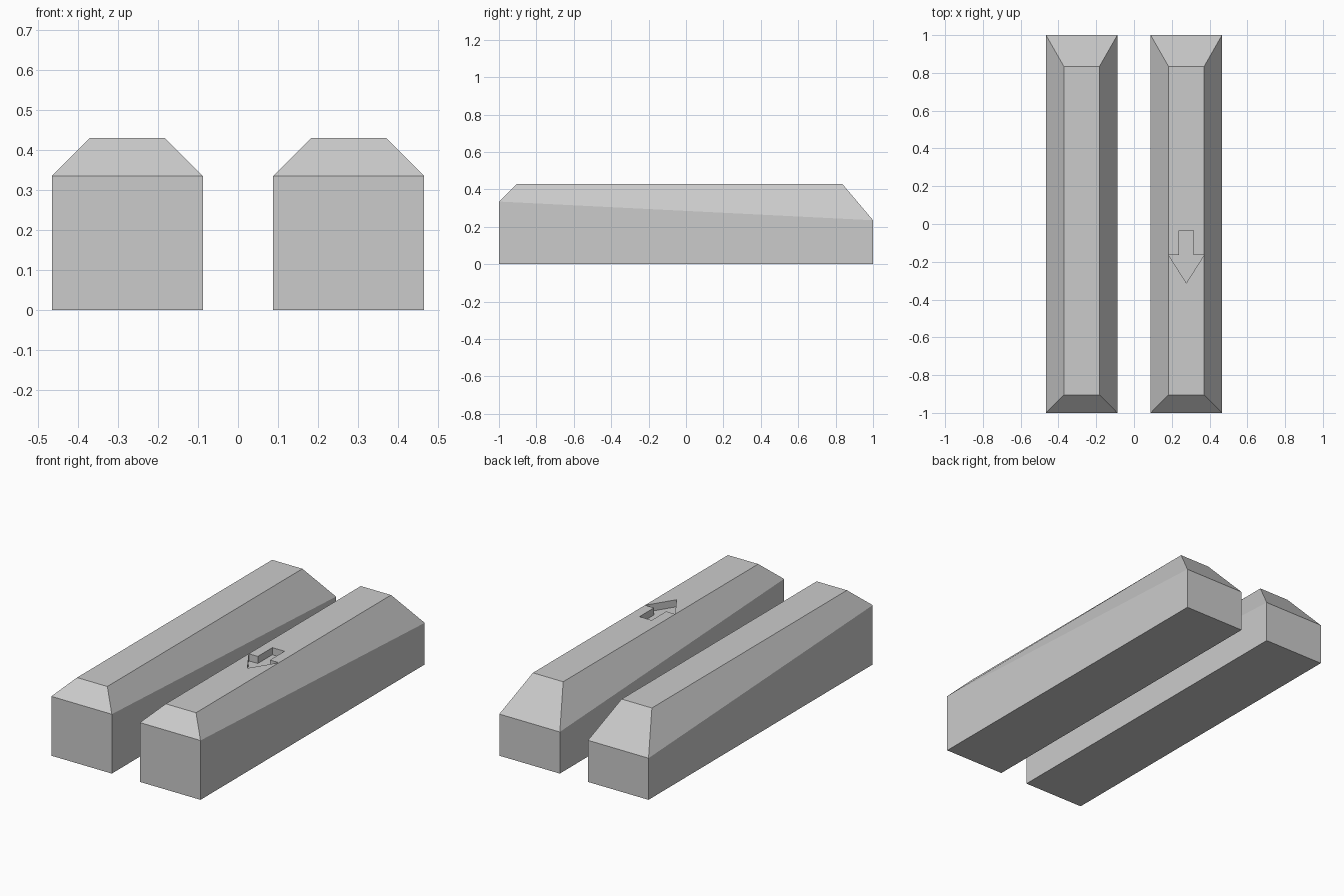
import bpy, bmesh

if "Cube" in bpy.data.objects:
    bpy.data.objects.remove(bpy.data.objects["Cube"])

BAR_X = 0.277        # centre of each bar
HALF_W = 0.189       # half width of body
HALF_TOP = 0.0945    # half width of flat top
TOP_Z = 0.43
ARROW_DEPTH = 0.04


def add_object(name, bm, x):
    bmesh.ops.recalc_face_normals(bm, faces=bm.faces)
    mesh = bpy.data.meshes.new(name)
    bm.to_mesh(mesh)
    bm.free()
    obj = bpy.data.objects.new(name, mesh)
    obj.location.x = x
    bpy.context.collection.objects.link(obj)
    return obj


def rail(name, x):
    # Stacked rectangular rings: base, sloping shoulder, flat top
    # each ring: half width, front y, front z, back y, back z
    rings = [(HALF_W, -1, 0, 1, 0),
             (HALF_W, -1, 0.335, 1, 0.235),
             (HALF_TOP, -0.905, TOP_Z, 0.835, TOP_Z)]
    bm = bmesh.new()
    loops = [[bm.verts.new(p) for p in ((-w, yf, zf), (w, yf, zf), (w, yb, zb), (-w, yb, zb))]
             for w, yf, zf, yb, zb in rings]
    bm.faces.new(loops[0])
    bm.faces.new(loops[-1])
    for a, b in zip(loops, loops[1:]):
        for i in range(4):
            j = (i + 1) % 4
            bm.faces.new((a[i], a[j], b[j], b[i]))
    return add_object(name, bm, x)


def arrow_cutter(name, x):
    # Arrow outline pointing to the front, extruded upward
    half = [(0.038, -0.035), (0.038, -0.165), (0.0935, -0.165)]
    outline = half + [(0, -0.312)] + [(-px, py) for px, py in reversed(half)]
    bm = bmesh.new()
    face = bm.faces.new([bm.verts.new((px, py, TOP_Z - ARROW_DEPTH)) for px, py in outline])
    out = bmesh.ops.extrude_face_region(bm, geom=[face])
    tops = [v for v in out["geom"] if isinstance(v, bmesh.types.BMVert)]
    bmesh.ops.translate(bm, verts=tops, vec=(0, 0, 0.1))
    return add_object(name, bm, x)


# Two chamfered rails
left_rail = rail("left_rail", -BAR_X)
right_rail = rail("right_rail", BAR_X)

# Engraved direction arrow in the right rail
cutter = arrow_cutter("arrow_cutter", BAR_X)
cutter.hide_render = True
cutter.display_type = 'WIRE'
mod = right_rail.modifiers.new("arrow_recess", 'BOOLEAN')
mod.operation = 'DIFFERENCE'
mod.solver = 'EXACT'
mod.object = cutter
bpy.context.view_layer.objects.active = right_rail
bpy.ops.object.modifier_apply(modifier=mod.name)
bpy.data.objects.remove(cutter)
